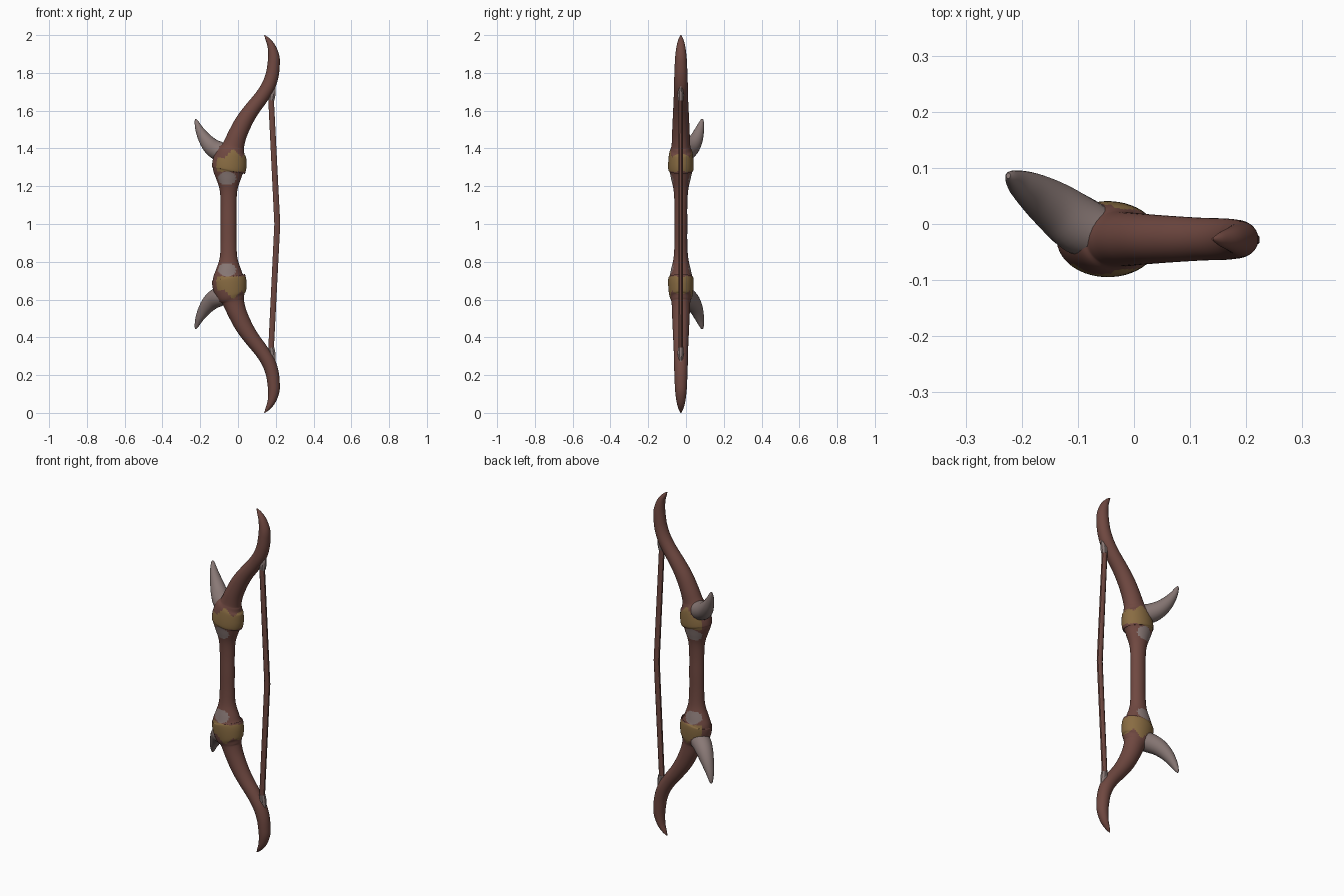
import bpy, bmesh, math
from mathutils import Vector

cube = bpy.data.objects.get("Cube")
if cube:
    bpy.data.objects.remove(cube, do_unlink=True)


def material(name, rgb):
    mat = bpy.data.materials.new(name)
    mat.use_nodes = True
    mat.diffuse_color = (*rgb, 1)
    mat.node_tree.nodes["Principled BSDF"].inputs["Base Color"].default_value = (*rgb, 1)
    return mat


WOOD = material("red brown wood", (0.16, 0.065, 0.052))
GOLD = material("ochre wrap", (0.25, 0.15, 0.055))
BONE = material("grey bone", (0.25, 0.19, 0.18))


def spline(keys, steps):
    """Catmull-Rom interpolation of tuples of any length."""
    keys = [Vector(k) for k in keys]
    padded = [keys[0]] + keys + [keys[-1]]
    out = []
    for a, b, c, d in zip(padded, padded[1:], padded[2:], padded[3:]):
        for i in range(steps):
            t = i / steps
            out.append(b + 0.5 * t * ((c - a) + t * ((2 * a - 5 * b + 4 * c - d)
                                                   + t * (3 * (b - c) + d - a))))
    return out + [keys[-1]]


def loft(name, keys, mats, sides, steps, rule=None):
    """Skin elliptical rings along keys of (x, y, z, half width, half depth)."""
    rows = spline(keys, steps) if steps > 1 else [Vector(k) for k in keys]
    points = [Vector(r[:3]) for r in rows]
    bm = bmesh.new()
    rings = []
    for i, (p, row) in enumerate(zip(points, rows)):
        tangent = (points[min(i + 1, len(points) - 1)] - points[max(i - 1, 0)]).normalized()
        u = Vector((0, 1, 0)).cross(tangent).normalized()
        v = tangent.cross(u)
        ring = []
        for s in range(sides):
            a = math.tau * (s + 0.5) / sides
            ring.append(bm.verts.new(p + u * math.cos(a) * max(row[3], 0.001)
                                     + v * math.sin(a) * max(row[4], 0.001)))
        rings.append(ring)
    for lo, hi in zip(rings, rings[1:]):
        for s in range(sides):
            n = (s + 1) % sides
            bm.faces.new((lo[s], lo[n], hi[n], hi[s]))
    bm.faces.new(rings[0][::-1])
    bm.faces.new(rings[-1])
    bmesh.ops.recalc_face_normals(bm, faces=bm.faces)
    if rule:
        for f in bm.faces:
            f.material_index = rule(f.calc_center_median(), f.normal)
    mesh = bpy.data.meshes.new(name)
    bm.to_mesh(mesh)
    bm.free()
    obj = bpy.data.objects.new(name, mesh)
    bpy.context.collection.objects.link(obj)
    for m in mats:
        mesh.materials.append(m)
    bpy.ops.object.select_all(action='DESELECT')
    obj.select_set(True)
    bpy.context.view_layer.objects.active = obj
    bpy.ops.object.shade_smooth_by_angle(angle=math.radians(40))
    return obj


def flip(key):
    return (key[0], key[1], 2 - key[2], *key[3:])


def mirrored(keys):
    """Extend upper-half keys, starting at mid height, to the lower half."""
    return [flip(k) for k in reversed(keys[1:])] + keys


# Bow body: x, z, half width, half depth from the grip up to the tip
upper = [
    (-.050, 1.00, .042, .034), (-.050, 1.10, .042, .034), (-.050, 1.18, .047, .039),
    (-.050, 1.24, .066, .052), (-.050, 1.275, .080, .060), (-.048, 1.29, .090, .067),
    (-.044, 1.33, .090, .067), (-.036, 1.375, .080, .062), (-.028, 1.40, .064, .053),
    (-.022, 1.42, .056, .049), (-.003, 1.472, .050, .047), (.030, 1.54, .046, .044),
    (.071, 1.603, .041, .041), (.122, 1.669, .038, .038), (.159, 1.727, .037, .037),
    (.180, 1.785, .035, .035), (.188, 1.84, .033, .033), (.189, 1.888, .030, .030),
    (.177, 1.94, .021, .023), (.156, 1.978, .011, .013), (.140, 1.999, .002, .002),
]
body_keys = [(x, -.027, z, w, d) for x, z, w, d in upper]


def body_colour(c, n):
    h = 1 + abs(c.z - 1)
    # Bone studs on the front and back of the neck
    if abs(n.y) > .3 and math.hypot((c.x + .058) / .048, (h - 1.242) / .036) < 1:
        return 2
    # Ochre wrap with pointed upper edge, open toward the horn side
    peak = max(0, 1 - abs(c.x + .025) / .045, 1 - abs(c.x - .05) / .03)
    if c.x > -.112 and 1.278 < h < 1.35 + .05 * peak:
        return 1
    return 0


loft("bow_body", mirrored(body_keys), (WOOD, GOLD, BONE), 48, 7, body_colour)

# Bowstring, a faceted cord bent at the middle
string_keys = [(.208, -.028, 1, .017, .014), (.174, -.028, 1.68, .016, .013),
               (.172, -.028, 1.72, .014, .012)]
loft("bowstring", mirrored(string_keys), (WOOD,), 8, 1)

# Horns and string ties, one for each limb
horn_keys = [
    (-.045, -.025, 1.372, .050, .046), (-.095, -.003, 1.383, .052, .052),
    (-.138, .028, 1.408, .046, .046), (-.175, .054, 1.450, .035, .036),
    (-.204, .072, 1.500, .022, .024), (-.219, .083, 1.540, .011, .012),
    (-.224, .086, 1.555, .004, .005),
]
tie_keys = [(.176, -.028, 1.655, .018, .015), (.180, -.028, 1.685, .020, .018),
            (.186, -.028, 1.71, .015, .013), (.195, -.028, 1.745, .004, .003)]
for side, place in (("upper", tuple), ("lower", flip)):
    loft(side + "_horn", [place(k) for k in horn_keys], (BONE,), 24, 5)
    loft(side + "_string_tie", [place(k) for k in tie_keys], (BONE,), 8, 1)
